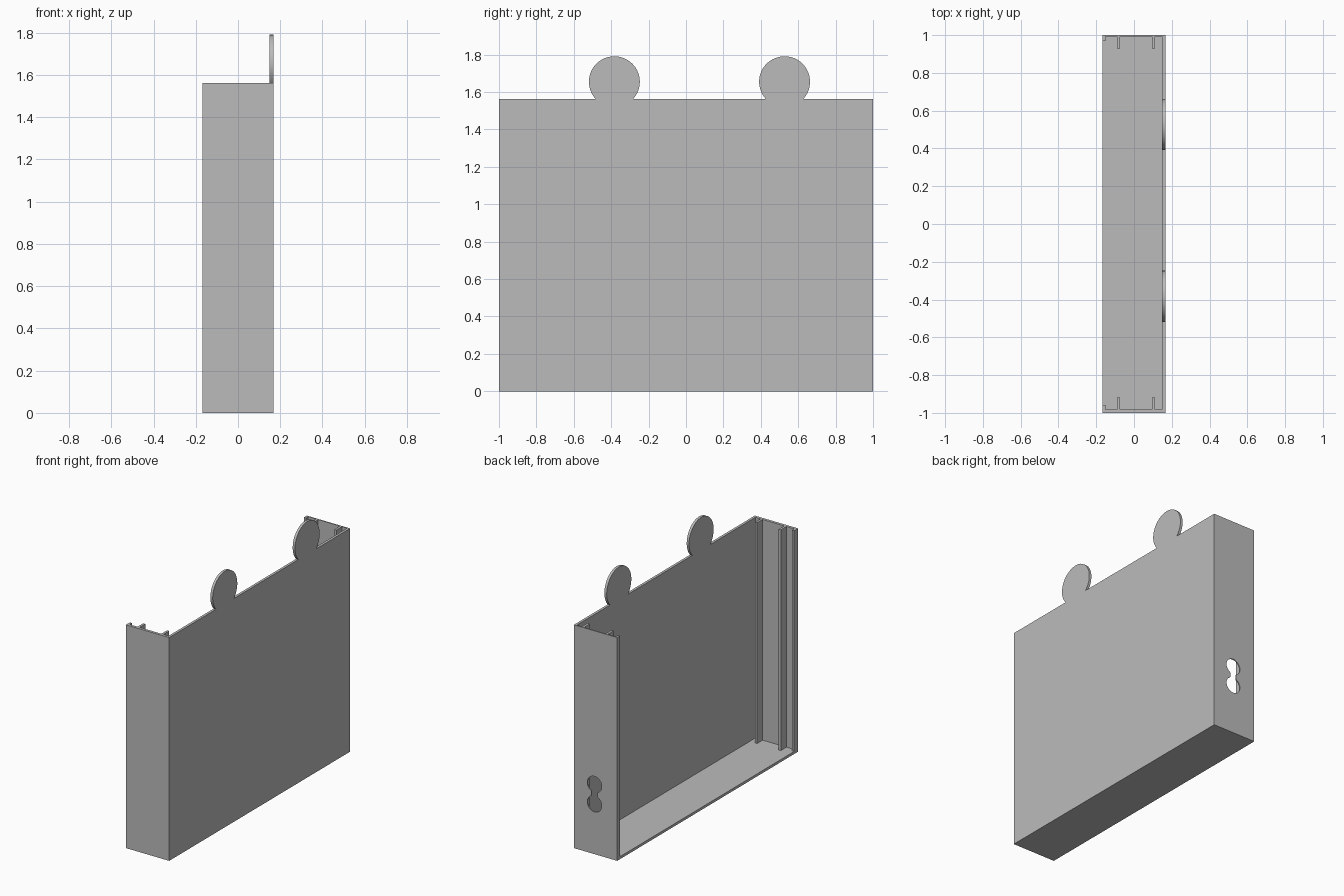
import bpy, bmesh, math

if "Cube" in bpy.data.objects:
    bpy.data.objects.remove(bpy.data.objects["Cube"], do_unlink=True)

grey = bpy.data.materials.new("light grey plastic")
grey.use_nodes = True
GREY = (0.5, 0.5, 0.5, 1)
grey.diffuse_color = GREY
grey.node_tree.nodes["Principled BSDF"].inputs["Base Color"].default_value = GREY

HALF_X, TOP, PLATE = 0.1675, 1.562, 0.018
INNER_X = HALF_X - PLATE
FRONT_IN, BACK_IN = -0.981, 0.992    # inner faces of the two end walls


def finish(name, bm):
    bmesh.ops.recalc_face_normals(bm, faces=bm.faces)
    mesh = bpy.data.meshes.new(name)
    bm.to_mesh(mesh)
    bm.free()
    mesh.materials.append(grey)
    obj = bpy.data.objects.new(name, mesh)
    bpy.context.collection.objects.link(obj)
    return obj


def prism(name, points, axis, low, high):
    """Extrude a flat outline along x (0) or y (1)."""
    bm = bmesh.new()
    verts = [bm.verts.new((low, a, b) if axis == 0 else (a, low, b)) for a, b in points]
    face = bm.faces.new(verts)
    new = bmesh.ops.extrude_face_region(bm, geom=[face])["geom"]
    for v in new:
        if isinstance(v, bmesh.types.BMVert):
            v.co[axis] = high
    return finish(name, bm)


def box(name, x, y, z):
    return prism(name, [(y[0], z[0]), (y[1], z[0]), (y[1], z[1]), (y[0], z[1])], 0, *x)


def arc(cx, cy, r, start, end, steps=48):
    return [(cx + r * math.cos(start + (end - start) * i / steps),
             cy + r * math.sin(start + (end - start) * i / steps)) for i in range(steps + 1)]


def smooth(obj):
    bpy.ops.object.select_all(action='DESELECT')
    obj.select_set(True)
    bpy.context.view_layer.objects.active = obj
    bpy.ops.object.shade_smooth_by_angle(angle=math.radians(30))


# Main panel with two round tabs on its top edge
TAB_R, TAB_Z = 0.136, 1.655
dip = math.asin((TOP - TAB_Z) / TAB_R)
outline = [(-1, 0), (1, 0), (1, TOP)]
for tab_y in (0.527, -0.383):
    outline += arc(tab_y, TAB_Z, TAB_R, dip, math.pi - dip)
outline.append((-1, TOP))
smooth(prism("main_panel", outline, 0, INNER_X, HALF_X))

# Floor and end walls
box("floor", (-HALF_X, INNER_X), (FRONT_IN, BACK_IN), (0, PLATE))
box("front_wall", (-HALF_X, INNER_X), (-1, FRONT_IN), (0, TOP))
back_wall = box("back_wall", (-HALF_X, INNER_X), (BACK_IN, 1), (0, TOP))

# Double-lobed hole through the back wall
HOLE_X, HOLE_Z, LOBE, OFFSET, NECK = 0.008, 0.42, 0.056, 0.068, 0.024
gap = math.asin(NECK / LOBE)
half = math.pi / 2
hole = arc(HOLE_X, HOLE_Z + OFFSET, LOBE, gap - half, 3 * half - gap)
hole += arc(HOLE_X, HOLE_Z - OFFSET, LOBE, half + gap, 5 * half - gap)
cutter = prism("hole_cutter", hole, 1, 0.95, 1.05)
cutter.hide_render = True
cut = back_wall.modifiers.new("hole", 'BOOLEAN')
cut.operation, cut.solver, cut.object = 'DIFFERENCE', 'EXACT', cutter
bpy.context.view_layer.objects.active = back_wall
bpy.ops.object.modifier_apply(modifier=cut.name)
bpy.data.objects.remove(cutter, do_unlink=True)
smooth(back_wall)

# Guide ribs and edge lips on the inside of both end walls
for side, wall_y, inward in (("front", FRONT_IN, 1), ("back", BACK_IN, -1)):
    for part, x, depth in (("inner_rib", 0.102, 0.062), ("outer_rib", -0.082, 0.062),
                           ("edge_lip", -HALF_X + 0.008, 0.024)):
        y = sorted((wall_y, wall_y + inward * depth))
        box(f"{side}_{part}", (x - 0.008, x + 0.008), y, (PLATE, TOP))
